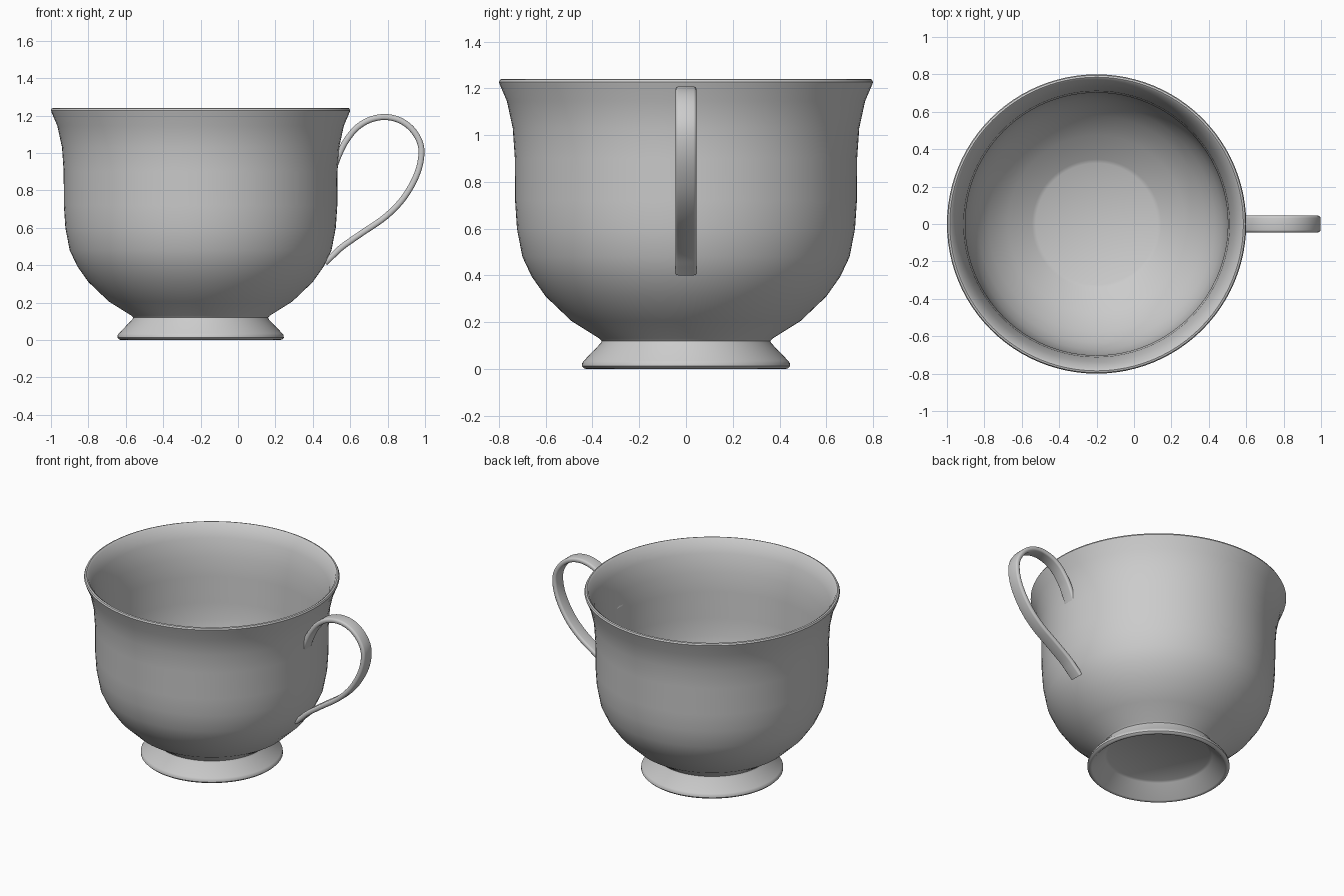
import bpy, bmesh, math
from mathutils import Vector

if "Cube" in bpy.data.objects:
    bpy.data.objects.remove(bpy.data.objects["Cube"])

CUP_X = -0.2


def finish(bm, name, angle):
    bmesh.ops.recalc_face_normals(bm, faces=bm.faces)
    mesh = bpy.data.meshes.new(name)
    bm.to_mesh(mesh)
    bm.free()
    ob = bpy.data.objects.new(name, mesh)
    bpy.context.collection.objects.link(ob)
    bpy.ops.object.select_all(action='DESELECT')
    bpy.context.view_layer.objects.active = ob
    ob.select_set(True)
    bpy.ops.object.shade_smooth_by_angle(angle=math.radians(angle))
    return ob


def lathe(name, profile, steps=96, angle=40):
    """Spin a radius/height profile (starting and ending on the axis)."""
    bm = bmesh.new()
    verts = [bm.verts.new((r, 0, z)) for r, z in profile]
    edges = [bm.edges.new(p) for p in zip(verts, verts[1:])]
    bmesh.ops.spin(bm, geom=verts + edges, cent=(0, 0, 0), axis=(0, 0, 1),
                   angle=math.tau, steps=steps, use_duplicate=False)
    bmesh.ops.remove_doubles(bm, verts=bm.verts, dist=1e-4)
    ob = finish(bm, name, angle)
    ob.location.x = CUP_X
    return ob


def smooth_path(pts, n=5):
    """Catmull-Rom curve through the points."""
    p = [Vector(q) for q in pts]
    p = [2 * p[0] - p[1]] + p + [2 * p[-1] - p[-2]]
    out = []
    for a, b, c, d in zip(p, p[1:], p[2:], p[3:]):
        for i in range(n):
            t = i / n
            out.append(0.5 * (2 * b + (c - a) * t + (2 * a - 5 * b + 4 * c - d) * t * t
                              + (3 * b - a - 3 * c + d) * t ** 3))
    return out + [p[-2]]


def sweep(name, pts, section):
    """Sweep a (width, thickness) section along a path in the xz plane."""
    bm = bmesh.new()
    path = smooth_path(pts)
    rings = []
    for i, p in enumerate(path):
        t = (path[min(i + 1, len(path) - 1)] - path[max(i - 1, 0)]).normalized()
        rings.append([bm.verts.new((p.x - t.y * h, w, p.y + t.x * h)) for w, h in section])
    k = len(section)
    for a, b in zip(rings, rings[1:]):
        for j in range(k):
            bm.faces.new((a[j], a[(j + 1) % k], b[(j + 1) % k], b[j]))
    bm.faces.new(rings[0])
    bm.faces.new(rings[-1])
    return finish(bm, name, 50)


# Cup: hollow foot underside, flared foot, bowl, rolled rim, inside wall, floor
lathe("cup_bowl_and_foot", [
    (0, 0.095), (0.32, 0.095), (0.335, 0.085), (0.415, 0.005), (0.425, 0.0),
    (0.435, 0.002), (0.445, 0.012), (0.444, 0.025), (0.437, 0.035),
    (0.365, 0.11), (0.361, 0.12), (0.37, 0.13),
    (0.49, 0.205), (0.60, 0.31), (0.66, 0.395), (0.70, 0.48), (0.723, 0.60),
    (0.731, 0.72), (0.732, 0.90), (0.741, 1.03), (0.766, 1.145),
    (0.796, 1.215), (0.80, 1.228), (0.795, 1.238), (0.785, 1.241), (0.773, 1.232),
    (0.738, 1.15), (0.711, 1.03), (0.702, 0.90), (0.701, 0.72), (0.693, 0.60),
    (0.671, 0.49), (0.633, 0.41), (0.577, 0.33), (0.474, 0.23), (0.345, 0.15),
    (0.325, 0.138), (0, 0.138)])

# Handle: a flat strap with rounded edges
W, H = 0.045, 0.016
section = []
for sx, sy, a0 in ((1, 1, 0), (-1, 1, 90), (-1, -1, 180), (1, -1, 270)):
    for k in range(4):
        a = math.radians(a0 + 30 * k)
        section.append((sx * (W - 0.013) + 0.013 * math.cos(a),
                        sy * (H - 0.013) + 0.013 * math.sin(a)))
sweep("handle", [
    (0.517, 0.93), (0.54, 0.99), (0.575, 1.06), (0.63, 1.13), (0.70, 1.175), (0.785, 1.192),
    (0.87, 1.172), (0.94, 1.115), (0.98, 1.025), (0.962, 0.90), (0.89, 0.765),
    (0.79, 0.66), (0.66, 0.57), (0.56, 0.50), (0.505, 0.45), (0.465, 0.412)], section)
